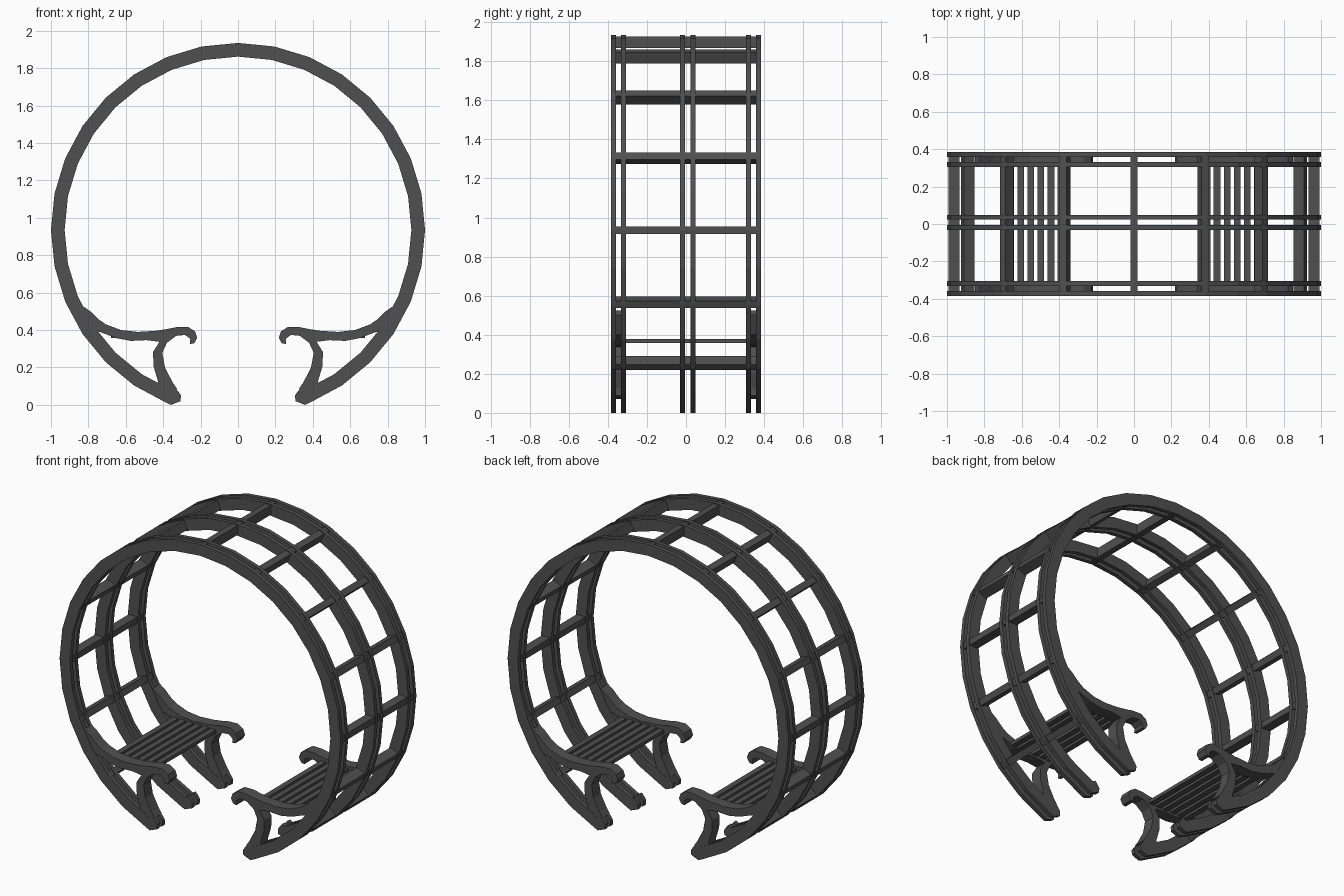
import bpy, bmesh
from math import sin, cos, radians

if "Cube" in bpy.data.objects:
    bpy.data.objects.remove(bpy.data.objects["Cube"])

CZ, R_OUT, R_IN = 0.935, 1.0, 0.927

# Dark grey paint for every part
dark = bpy.data.materials.new("dark_grey")
dark.diffuse_color = (0.08, 0.08, 0.08, 1)
dark.use_nodes = True
dark.node_tree.nodes["Principled BSDF"].inputs["Base Color"].default_value = dark.diffuse_color


def extrude(name, profile, y0, y1):
    """Solid from an (x, z) outline swept along y."""
    bm = bmesh.new()
    face = bm.faces.new([bm.verts.new((x, y0, z)) for x, z in profile])
    new = bmesh.ops.extrude_face_region(bm, geom=[face])
    verts = [g for g in new["geom"] if isinstance(g, bmesh.types.BMVert)]
    bmesh.ops.translate(bm, verts=verts, vec=(0, y1 - y0, 0))
    bmesh.ops.recalc_face_normals(bm, faces=bm.faces)
    me = bpy.data.meshes.new(name)
    bm.to_mesh(me)
    bm.free()
    me.materials.append(dark)
    ob = bpy.data.objects.new(name, me)
    bpy.context.collection.objects.link(ob)
    return ob


def mirror(points):
    return [(-x, z) for x, z in reversed(points)]


def polar(r, deg):
    return (r * cos(radians(deg)), CZ + r * sin(radians(deg)))


# Open hoops: 32-sided arcs with rounded feet
angles = [-67.5 + 11.25 * i for i in range(29)]
foot = [(0.335, 0.09), (0.318, 0.07), (0.305, 0.05), (0.307, 0.02), (0.358, 0.0)]
hoop = foot + [polar(R_OUT, a) for a in angles] + mirror(foot)
hoop += [polar(R_IN, a) for a in reversed(angles)]
for i, y in enumerate((-0.372, -0.319, -0.018, 0.036, 0.319, 0.372)):
    extrude(f"hoop_{i + 1}", hoop, y - 0.013, y + 0.013)

# Crossbars joining the hoops
for i in range(13):
    a = -45 + 22.5 * i
    tx, tz = -sin(radians(a)) * 0.02, cos(radians(a)) * 0.02
    (ix, iz), (ox, oz) = polar(0.932, a), polar(0.993, a)
    bar = [(ix - tx, iz - tz), (ox - tx, oz - tz), (ox + tx, oz + tz), (ix + tx, iz + tz)]
    extrude(f"crossbar_{i + 1}", bar, -0.382, 0.382)

# Scrolled bench side: seat rail, curl and curved leg
bench_side = [
    (0.85, 0.50), (0.823, 0.524), (0.786, 0.497), (0.745, 0.457), (0.706, 0.43),
    (0.626, 0.40), (0.535, 0.39), (0.44, 0.396), (0.38, 0.405), (0.33, 0.415),
    (0.267, 0.417), (0.23, 0.393), (0.218, 0.358), (0.235, 0.328), (0.257, 0.326),
    (0.255, 0.353), (0.283, 0.374), (0.33, 0.369), (0.38, 0.332), (0.405, 0.278),
    (0.39, 0.198), (0.348, 0.118), (0.326, 0.086), (0.37, 0.07), (0.43, 0.09),
    (0.428, 0.128), (0.452, 0.208), (0.454, 0.283), (0.42, 0.337), (0.49, 0.346),
    (0.572, 0.342), (0.652, 0.357), (0.733, 0.388), (0.80, 0.40),
]
for side, flip in (("right", False), ("left", True)):
    outline = mirror(bench_side) if flip else bench_side
    extrude(f"bench_side_front_{side}", outline, -0.383, -0.308)
    extrude(f"bench_side_back_{side}", outline, 0.308, 0.383)
    # Seat slats
    for i in range(6):
        x = (0.390 + 0.054 * i) * (-1 if flip else 1)
        slat = [(x - 0.018, 0.357), (x + 0.018, 0.357), (x + 0.018, 0.379), (x - 0.018, 0.379)]
        extrude(f"slat_{side}_{i + 1}", slat, -0.315, 0.315)
